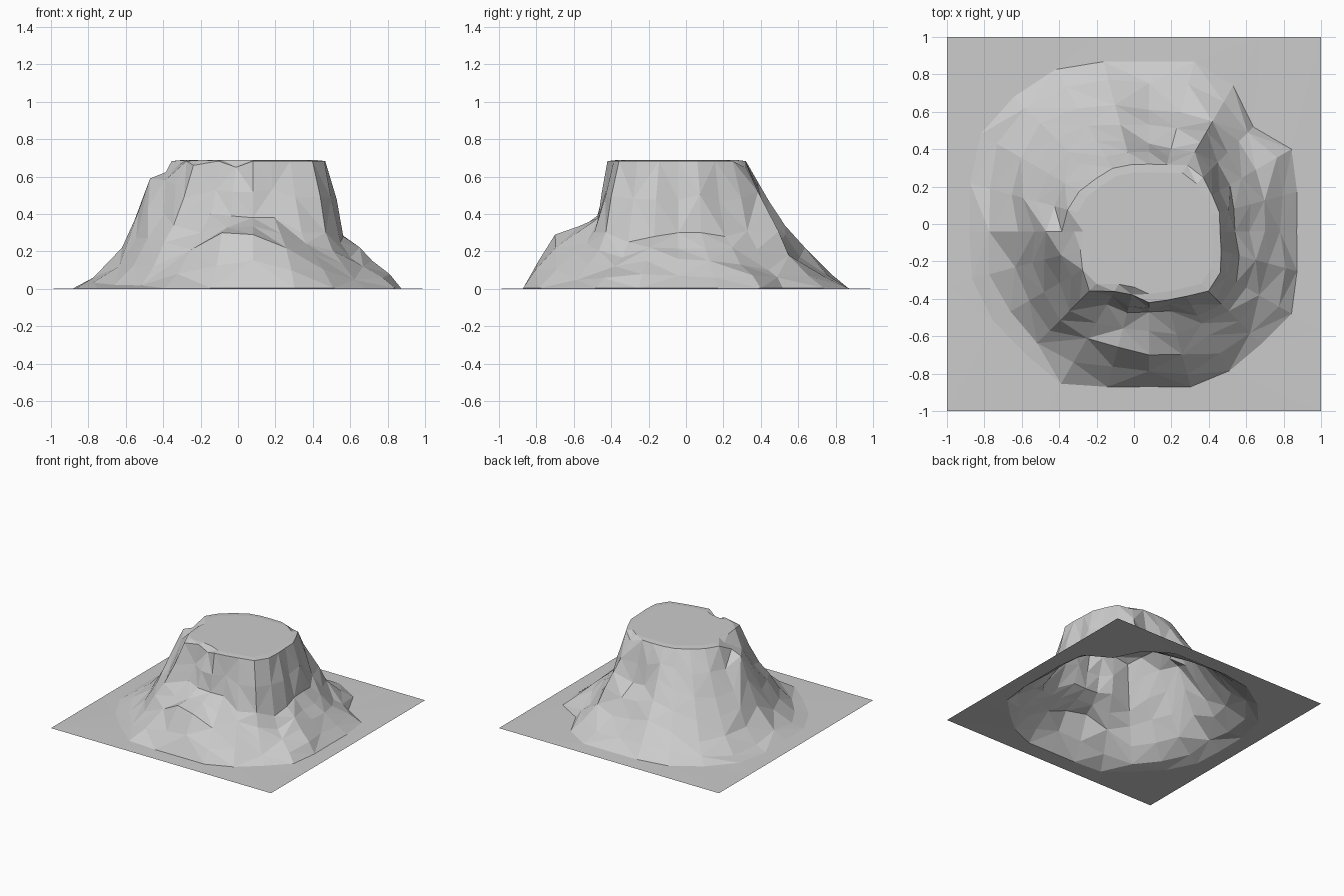
import bpy, bmesh, random
from math import sin, cos, radians

if "Cube" in bpy.data.objects:
    bpy.data.objects.remove(bpy.data.objects["Cube"])

random.seed(4)
CX, CY, TOP = 0.08, -0.04, 0.688

# Radial profiles every 15 degrees, counter-clockwise from +x
rim_r = [.38, .39, .39, .41, .41, .37, .36, .37, .39, .40, .43, .45,
         .40, .38, .41, .45, .37, .35, .38, .38, .40, .45, .44, .40]
rim_z = {4: .65, 15: .66, 12: .66, 17: .65}
# Foot of the cliff: (radius, height)
foot = [(.46, .30), (.47, .30), (.50, .28), (.52, .31), (.55, .42), (.46, .36),
        (.47, .38), (.50, .47), (.56, .42), (.60, .38), (.62, .36), (.62, .38),
        (.55, .59), (.58, .44), (.55, .40), (.60, .34), (.45, .40), (.45, .39),
        (.43, .38), (.44, .38), (.52, .30), (.55, .30), (.54, .25), (.50, .28)]
# Scree slope: (radius, height)
slope = [(.62, .16), (.64, .15), (.66, .13), (.68, .10), (.68, .18), (.66, .15),
         (.65, .17), (.70, .22), (.76, .17), (.82, .11), (.79, .12), (.76, .13),
         (.70, .22), (.74, .12), (.74, .12), (.75, .12), (.66, .21), (.64, .30),
         (.66, .29), (.68, .22), (.64, .19), (.68, .13), (.68, .12), (.66, .15)]
base_r = [.79, .82, .88, .79, .90, .94, .91, .94, 1.0, 1.02, 1.04, .99,
          .96, .98, .96, .93, .94, .86, .83, .86, .86, .85, .88, .82]
N = len(rim_r)
corners = {3: (1, 1), 9: (-1, 1), 15: (-1, -1), 21: (1, -1)}

bm = bmesh.new()


def point(i, r, z):
    a = radians(360 * i / N)
    return bm.verts.new((CX + r * cos(a), CY + r * sin(a), z))


def between(p, q, t, sag=1.0):
    # Point part way down the slope, roughened for rocky facets
    r = p[0] + (q[0] - p[0]) * t + random.uniform(-.014, .014)
    z = p[1] + (q[1] - p[1]) * t + random.uniform(-.02, .02)
    return r, max(z * sag, 0.005)


def edge_point(i):
    # Where direction i meets the square ground edge
    if i in corners:
        return bm.verts.new((*corners[i], 0))
    a = radians(360 * i / N)
    dx, dy = cos(a), sin(a)
    tx = ((1 if dx > 0 else -1) - CX) / dx if abs(dx) > 1e-6 else 9
    ty = ((1 if dy > 0 else -1) - CY) / dy if abs(dy) > 1e-6 else 9
    return point(i, min(tx, ty), 0)


# One column of points per direction, from plateau to ground edge
columns = []
for i in range(N):
    rim = (rim_r[i], rim_z.get(i, TOP - .005))
    base = (base_r[i], 0.003)
    sag = .5 if 10 <= i <= 15 else 1.0      # hollow scree on the left
    path = [(rim_r[i] * .45, TOP), (rim_r[i] * .88, TOP),
            rim, between(rim, foot[i], .5), foot[i],
            between(foot[i], slope[i], .5), slope[i],
            between(slope[i], base, .55, sag), base]
    columns.append([point(i, r, z) for r, z in path] + [edge_point(i)])

# Plateau centre fan and the faceted flanks
centre = bm.verts.new((CX, CY, TOP))
for i in range(N):
    a, b = columns[i], columns[(i + 1) % N]
    bm.faces.new((centre, a[0], b[0]))
    for k in range(len(a) - 1):
        if (i + k) % 3:
            bm.faces.new((a[k], a[k + 1], b[k + 1]))
            bm.faces.new((a[k], b[k + 1], b[k]))
        else:
            bm.faces.new((a[k], a[k + 1], b[k]))
            bm.faces.new((b[k], a[k + 1], b[k + 1]))

mesh = bpy.data.meshes.new("rocky_mesa")
bm.to_mesh(mesh)
bm.free()
bpy.context.collection.objects.link(bpy.data.objects.new("rocky_mesa", mesh))
